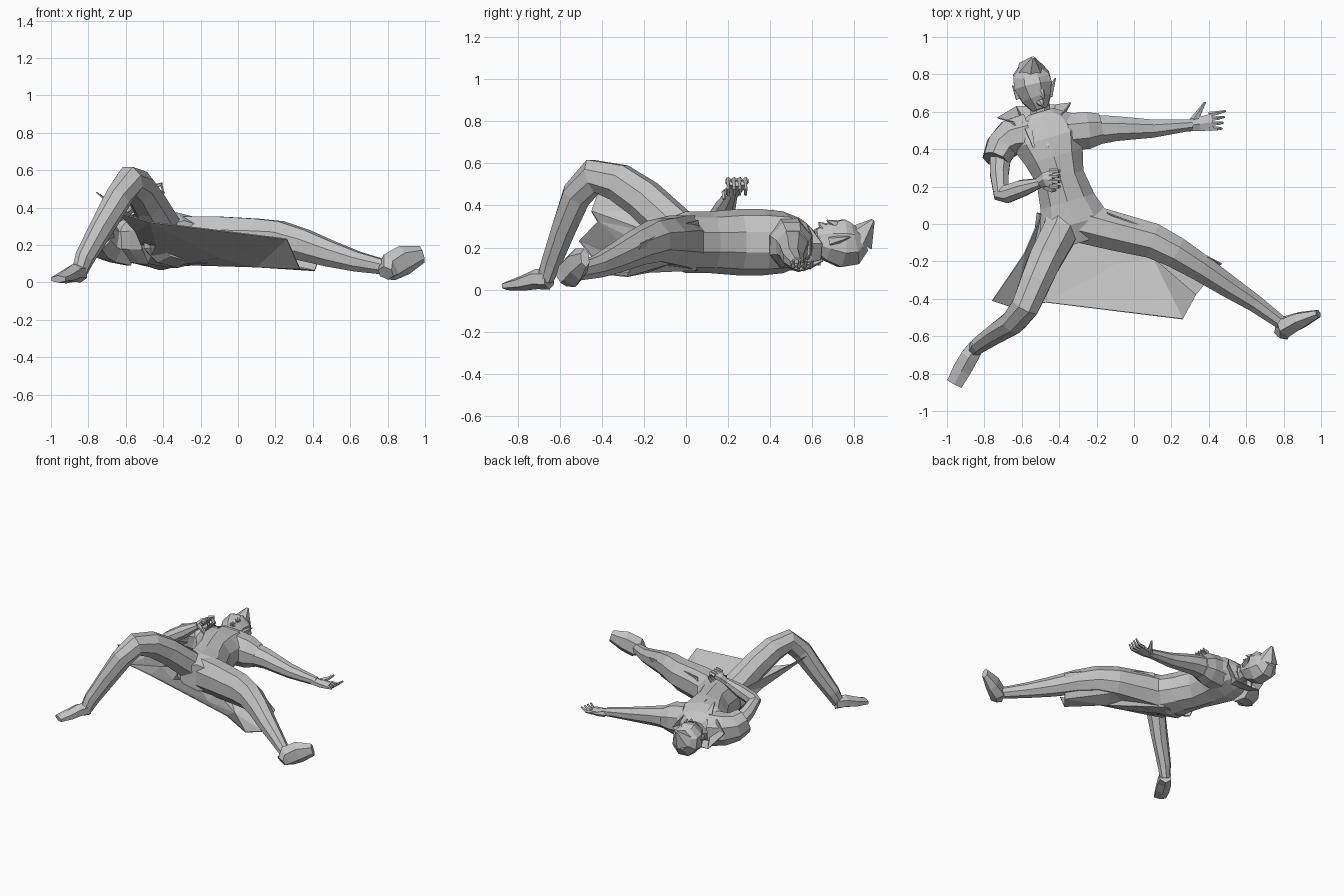
import bpy, bmesh, math
from mathutils import Vector

cube = bpy.data.objects.get("Cube")
if cube:
    bpy.data.objects.remove(cube)

grey = bpy.data.materials.new("plain_grey")
grey.use_nodes = True
shade = (.55, .55, .55, 1)
grey.diffuse_color = shade
grey.node_tree.nodes["Principled BSDF"].inputs["Base Color"].default_value = shade


def finish(name, mesh_builder):
    bmesh.ops.recalc_face_normals(mesh_builder, faces=mesh_builder.faces)
    mesh = bpy.data.meshes.new(name)
    mesh_builder.to_mesh(mesh)
    mesh_builder.free()
    mesh.materials.append(grey)
    result = bpy.data.objects.new(name, mesh)
    bpy.context.collection.objects.link(result)
    return result


def loft(name, centres, widths, heights, sides=8):
    """Join elliptical rings that face along a path and cap both ends."""
    builder = bmesh.new()
    centres = [Vector(centre) for centre in centres]
    last = len(centres) - 1
    grow = 1 / math.cos(math.pi / sides)
    rings = []
    for index, centre in enumerate(centres):
        along = centres[min(index + 1, last)] - centres[max(index - 1, 0)]
        across = along.cross(Vector((0, 0, 1))).normalized()
        upward = across.cross(along).normalized()
        ring = []
        for corner in range(sides):
            angle = (corner + .5) * math.tau / sides
            offset = across * math.cos(angle) * widths[index]
            offset += upward * math.sin(angle) * heights[index]
            ring.append(builder.verts.new(centre + offset * grow))
        rings.append(ring)
    for lower, upper in zip(rings, rings[1:]):
        for corner in range(sides):
            following = (corner + 1) % sides
            builder.faces.new((lower[corner], lower[following],
                               upper[following], upper[corner]))
    builder.faces.new(rings[0])
    builder.faces.new(rings[-1])
    return finish(name, builder)


def limb(name, centres, start, end, bulge=0, flat=(1, 1), sides=8):
    """Taper evenly along a path, with an optional swelling in the middle."""
    widths, heights = [], []
    for index in range(len(centres)):
        t = index / (len(centres) - 1)
        radius = (start + (end - start) * t) * (1 + bulge * math.sin(math.pi * t))
        widths.append(radius)
        heights.append(radius * (flat[0] + (flat[1] - flat[0]) * t))
    return loft(name, centres, widths, heights, sides)


def spike(name, base, tip, radius):
    return limb(name, [base, tip], radius, radius / 9, sides=6)


def cloth(name, *rows):
    """Thin triangulated cloth through matching rows of points."""
    builder = bmesh.new()
    grid = [[builder.verts.new(point) for point in row] for row in rows]
    for inner, outer in zip(grid, grid[1:]):
        for column in range(len(inner) - 1):
            builder.faces.new((inner[column], inner[column + 1],
                               outer[column + 1], outer[column]))
    bmesh.ops.triangulate(builder, faces=builder.faces)
    result = finish(name, builder)
    result.modifiers.new("cloth_thickness", 'SOLIDIFY').thickness = .006
    return result


# Torso lying on its back, leaning along a straight spine
spine = (-.1, 0, .12, .25, .36, .46, .54, .6)
torso_widths = (.12, .19, .15, .13, .16, .2, .17, .07)
torso_heights = (.1, .14, .14, .15, .15, .14, .11, .06)
loft("torso", [(-.32 - .3 * y, y, .225) for y in spine],
     torso_widths, torso_heights, sides=10)

# Neck, head, face and swept hair
limb("neck", [(-.5, .5, .2), (-.5, .64, .22)], .06, .05)
limb("head", [(-.5, .61, .24), (-.52, .67, .23), (-.54, .74, .22),
              (-.55, .8, .22), (-.55, .84, .24)],
     start=.04, end=.06, bulge=1.05, flat=(1.2, 1))
spike("nose", (-.5, .71, .31), (-.48, .67, .33), .02)
spike("mouth", (-.5, .65, .3), (-.49, .63, .32), .02)
spike("left_ear", (-.46, .69, .23), (-.42, .78, .25), .025)
spike("right_ear", (-.61, .68, .22), (-.65, .74, .24), .025)
spike("hair_crest", (-.55, .82, .24), (-.54, .89, .33), .07)

# Standing collar and pointed lapels
cloth("collar",
      [(-.6, .5, .32), (-.6, .54, .24), (-.58, .55, .14),
       (-.44, .55, .13), (-.4, .54, .22), (-.41, .52, .31)],
      [(-.66, .55, .31), (-.73, .57, .24), (-.63, .63, .12),
       (-.42, .64, .12), (-.34, .65, .22), (-.39, .59, .3)])
for side, x, lean in (("left", -.43, -.03), ("right", -.57, .03)):
    cloth(side + "_lapel", [(x - lean, .55, .3), (x + lean, .55, .3)],
          [(x, .48, .36), (x + lean, .48, .36)],
          [(x + lean, .41, .38), (x + lean * 1.3, .41, .38)])

# Left arm stretched out sideways
limb("left_shoulder", [(-.36, .49, .22), (-.25, .5, .21), (-.18, .51, .2)],
     start=.1, end=.08, bulge=.1, flat=(1.2, 1))
limb("left_arm", [(-.25, .5, .21), (-.1, .51, .19), (.1, .51, .15), (.31, .53, .12)],
     start=.085, end=.03)
limb("left_palm", [(.28, .525, .12), (.35, .535, .11), (.42, .545, .11)],
     start=.03, end=.045, flat=(.9, .35), sides=6)
for finger in range(4):
    y = .51 + finger * .025
    spread = finger * .006
    limb("left_finger", [(.4, y, .11), (.45, y + spread / 2, .11),
                         (.47 + spread, y + spread, .14)], .012, .005, sides=5)
limb("left_thumb", [(.32, .55, .11), (.35, .6, .12), (.38, .65, .14)],
     start=.02, end=.005, sides=5)

# Right arm bent over the belly, with a flared short sleeve
limb("right_sleeve", [(-.57, .48, .21), (-.66, .46, .22), (-.71, .41, .23),
                      (-.74, .34, .26)], start=.11, end=.07, flat=(1.1, 1.3))
limb("right_upper_arm", [(-.71, .42, .23), (-.72, .27, .29), (-.71, .16, .34)],
     start=.06, end=.04)
limb("right_forearm", [(-.74, .16, .33), (-.68, .16, .35), (-.6, .19, .4),
                       (-.5, .22, .46)], start=.03, end=.025, bulge=.8)
limb("right_palm", [(-.51, .22, .45), (-.47, .24, .49), (-.43, .24, .51)],
     start=.025, end=.05, flat=(.9, .35), sides=6)
for finger in range(4):
    y = .2 + finger * .028
    limb("right_finger", [(-.45, y, .51), (-.41, y, .525), (-.4, y, .48),
                          (-.42, y, .45)], .012, .006, sides=5)
limb("right_thumb", [(-.48, .2, .47), (-.44, .18, .46), (-.42, .18, .43)],
     start=.015, end=.006, sides=5)

# Left leg stretched out, toes pointing away
limb("left_leg", [(-.33, .02, .22), (-.1, -.04, .23), (.1, -.09, .23), (.22, -.15, .23),
                  (.35, -.23, .2), (.5, -.33, .15), (.64, -.42, .11), (.79, -.53, .08)],
     start=.11, end=.035, bulge=.08, flat=(1.2, 1.1))
limb("left_foot", [(.79, -.59, .05), (.81, -.55, .08), (.89, -.515, .12),
                   (.985, -.48, .15)], start=.04, end=.02, bulge=.7,
     flat=(.9, 2), sides=6)

# Right leg with the knee raised and the sole on the ground
limb("right_leg", [(-.36, .08, .21), (-.4, -.05, .29), (-.48, -.2, .43),
                   (-.53, -.32, .51), (-.58, -.44, .54), (-.64, -.52, .45),
                   (-.73, -.58, .29), (-.82, -.64, .13), (-.85, -.67, .05)],
     start=.1, end=.035, bulge=.08, flat=(1, 1.2))
limb("right_foot", [(-.84, -.65, .05), (-.88, -.71, .05), (-.92, -.78, .03),
                    (-.96, -.855, .017)], start=.04, end=.043, bulge=.2,
     flat=(1.1, .4), sides=6)

# Long coat skirt hanging behind both legs
cloth("coat_skirt",
      [(-.14, .06, .33), (-.16, .07, .2), (-.24, .05, .09), (-.38, .04, .08),
       (-.48, .05, .1), (-.52, .06, .2), (-.5, .05, .31)],
      [(.18, -.06, .3), (.14, -.08, .12), (.1, -.18, .08), (-.1, -.22, .13),
       (-.44, -.18, .2), (-.55, -.17, .27), (-.59, -.16, .37)],
      [(.47, -.21, .22), (.41, -.28, .06), (.33, -.38, .07), (.26, -.51, .23),
       (-.47, -.42, .32), (-.64, -.45, .37), (-.76, -.41, .48)])
